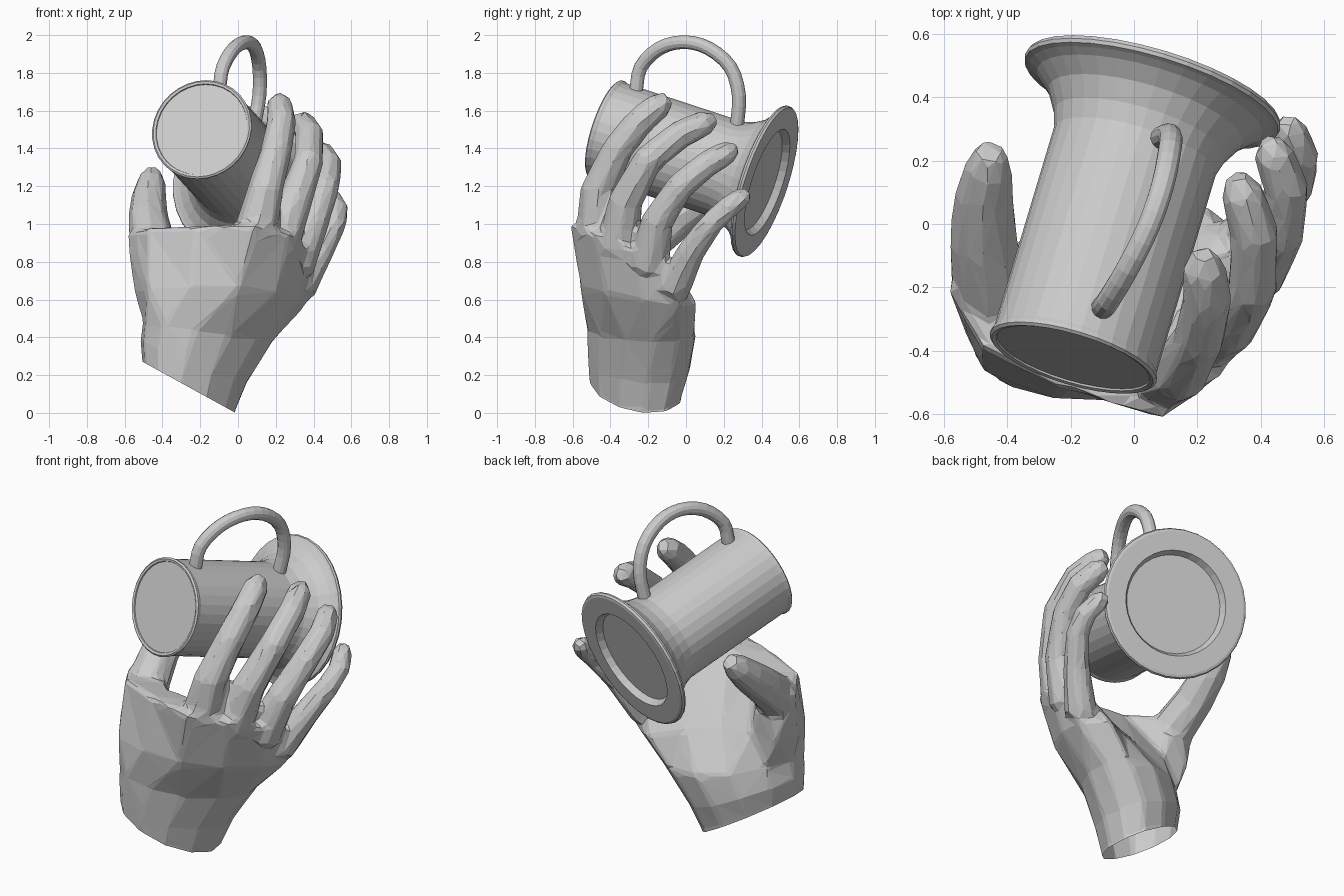
import bpy, bmesh, math
from mathutils import Vector, Matrix

cube = bpy.data.objects.get("Cube")
if cube:
    bpy.data.objects.remove(cube, do_unlink=True)

grey = bpy.data.materials.new("plain_grey")
grey.use_nodes = True
GREY = (0.6, 0.6, 0.6, 1)
grey.diffuse_color = GREY
for node in grey.node_tree.nodes:
    if node.type == 'BSDF_PRINCIPLED':
        node.inputs["Base Color"].default_value = GREY


def finish(name, bm, triangulate=False):
    """Turn a bmesh into a named object with the shared material."""
    if triangulate:
        bmesh.ops.triangulate(bm, faces=bm.faces[:])
    bmesh.ops.recalc_face_normals(bm, faces=bm.faces[:])
    mesh = bpy.data.meshes.new(name)
    bm.to_mesh(mesh)
    bm.free()
    mesh.materials.append(grey)
    obj = bpy.data.objects.new(name, mesh)
    bpy.context.scene.collection.objects.link(obj)
    return obj


def loft(bm, rings):
    """Bridge rings of equal size with quads; returns the vertex rings."""
    rows = [[bm.verts.new(p) for p in ring] for ring in rings]
    for low, high in zip(rows, rows[1:]):
        n = len(low)
        for i in range(n):
            j = (i + 1) % n
            bm.faces.new((low[i], low[j], high[j], high[i]))
    return rows


def smooth_path(points, steps):
    """Catmull-Rom samples through the points."""
    p = [Vector(q) for q in points]
    p = [2 * p[0] - p[1]] + p + [2 * p[-1] - p[-2]]
    out = []
    for a, b, c, d in zip(p, p[1:], p[2:], p[3:]):
        for k in range(steps):
            t = k / steps
            out.append(0.5 * (2 * b + (c - a) * t + (2 * a - 5 * b + 4 * c - d) * t * t
                              + (3 * b - a - 3 * c + d) * t ** 3))
    return out + [p[-2]]


def tube(name, path, radii, sides):
    """Closed tube along a path with one radius per point."""
    rings = []
    last = None
    for i, p in enumerate(path):
        tangent = (path[min(i + 1, len(path) - 1)] - path[max(i - 1, 0)]).normalized()
        if last is None:
            side = tangent.orthogonal().normalized()
        else:
            side = last.rotation_difference(tangent) @ side
        last = tangent
        other = tangent.cross(side)
        rings.append([p + radii[i] * (side * math.cos(a) + other * math.sin(a))
                      for a in (math.tau * k / sides for k in range(sides))])
    bm = bmesh.new()
    rows = loft(bm, rings)
    bm.faces.new(rows[0])
    bm.faces.new(rows[-1])
    return finish(name, bm, True)


def digit(name, points, radius, taper=(1.5, 1.22, 1.06, 1.02, 0.92)):
    """Finger: tapered faceted tube with a rounded tip."""
    path = [Vector(p) for p in points]
    radii = [radius * t for t in taper]
    path.append(path[-1] + (path[-1] - path[-2]).normalized() * radius * 0.8)
    radii.append(radius * 0.5)
    return tube(name, path, radii, 8)


# Mug: one turned profile of (radius, distance along axis), then tilted
SIDES = 32
profile = [(0.25, 0.002), (0.252, -0.004), (0.265, -0.008), (0.274, 0), (0.272, 0.012),
           (0.266, 0.025), (0.266, 0.71), (0.283, 0.77), (0.32, 0.835), (0.37, 0.88),
           (0.4, 0.896), (0.416, 0.902), (0.42, 0.914), (0.414, 0.927), (0.4, 0.931),
           (0.295, 0.931), (0.275, 0.895)]
bm = bmesh.new()
rows = loft(bm, [[(r * math.cos(math.tau * k / SIDES), r * math.sin(math.tau * k / SIDES), h)
                  for k in range(SIDES)] for r, h in profile])
bm.faces.new(rows[0])
bm.faces.new(rows[-1])
axis = Vector((0.274, 0.914, -0.3))
tilt = Matrix.Translation((-0.192, -0.42, 1.5)) @ axis.to_track_quat('Z', 'Y').to_matrix().to_4x4()
bm.transform(tilt)
finish("mug_body", bm)

# Mug handle
path = smooth_path([(-0.1, -0.265, 1.7), (-0.08, -0.24, 1.83), (-0.02, -0.14, 1.93),
                    (0.045, -0.01, 1.963), (0.09, 0.12, 1.93), (0.113, 0.235, 1.83),
                    (0.113, 0.28, 1.68), (0.085, 0.27, 1.52)], 3)
tube("mug_handle", path, [0.037] * len(path), 12)


def oval(cx, cy, cz, a, b, turn, slope):
    """Tilted oval section of the wrist, starting on the thumb side."""
    ring = []
    for k in range(12):
        phi = math.pi + math.tau * k / 12 - turn
        u, v = a * math.cos(phi), b * math.sin(phi)
        x = u * math.cos(turn) - v * math.sin(turn)
        y = u * math.sin(turn) + v * math.cos(turn)
        ring.append((cx + x, cy + y, cz - slope * x))
    return ring


# Palm: wrist ovals rising into a cupped section and the knuckle line
WRIST = Vector((-0.262, -0.265, 0.137))
SLOPE = 0.55
heel = [(-.555, -.28, .66), (-.48, -.46, .66), (-.25, -.55, .67), (0, -.56, .66),
        (.21, -.43, .64), (.33, -.22, .6), (.36, -.04, .57), (.22, .065, .58),
        (.04, -.05, .62), (-.14, -.14, .66), (-.33, -.15, .66), (-.5, -.14, .66)]
knuckles = [(-.59, -.2, .95), (-.48, -.39, .98), (-.22, -.52, .99), (.09, -.615, 1),
            (.28, -.48, .95), (.385, -.26, .86), (.41, -.02, .74), (.26, -.05, .76),
            (.12, -.26, .9), (0, -.4, .99), (-.22, -.35, .97), (-.42, -.13, .94)]
bm = bmesh.new()
rows = loft(bm, [oval(WRIST.x, WRIST.y, 0.075, 0.28, 0.205, math.radians(45), SLOPE),
                 oval(*WRIST, 0.284, 0.207, math.radians(45), SLOPE),
                 oval(-0.235, -0.247, 0.27, 0.32, 0.235, math.radians(42), 0.4),
                 oval(-0.16, -0.235, 0.43, 0.385, 0.247, math.radians(33), 0.15),
                 heel, knuckles])
bm.faces.new(rows[0])
top = rows[-1]
bm.faces.new((top[0], top[1], top[11]))
bm.faces.new((top[5], top[6], top[7]))
for i in range(1, 5):
    bm.faces.new((top[i], top[i + 1], top[11 - i], top[12 - i]))
hand = finish("hand", bm, True)

# Fingers and thumb
digits = [
    digit("index_finger", [(.09, -.47, .94), (.145, -.465, 1.18), (.205, -.36, 1.4),
                           (.23, -.24, 1.55), (.22, -.14, 1.63)], 0.079),
    digit("middle_finger", [(.21, -.36, .87), (.3, -.32, 1.12), (.375, -.2, 1.34),
                            (.38, -.03, 1.475), (.34, .1, 1.535)], 0.077),
    digit("ring_finger", [(.3, -.2, .77), (.4, -.15, 1.02), (.465, -.03, 1.2),
                          (.48, .115, 1.32), (.44, .22, 1.38)], 0.072),
    digit("little_finger", [(.32, -.07, .65), (.435, .03, .86), (.51, .13, 1),
                            (.525, .215, 1.08), (.49, .295, 1.14)], 0.062),
    digit("thumb", [(-.4, -.32, .72), (-.45, -.22, .89), (-.475, -.06, 1.02),
                    (-.473, .08, 1.13), (-.46, .175, 1.22)], 0.1, (1.4, 1.25, 1.1, 0.98, 0.78)),
]

# Merge the digits into the palm, blend the joints and reduce to facets
for part in digits:
    mod = hand.modifiers.new(part.name, 'BOOLEAN')
    mod.operation = 'UNION'
    mod.solver = 'EXACT'
    mod.object = part
remesh = hand.modifiers.new("blend", 'REMESH')
remesh.mode = 'VOXEL'
remesh.voxel_size = 0.016
soften = hand.modifiers.new("soften", 'SMOOTH')
soften.factor = 0.5
soften.iterations = 10
facets = hand.modifiers.new("facets", 'DECIMATE')
facets.ratio = 0.035
bpy.context.view_layer.update()
merged = bpy.data.meshes.new_from_object(hand.evaluated_get(bpy.context.evaluated_depsgraph_get()))
hand.modifiers.clear()
hand.data = merged
merged.materials.clear()
merged.materials.append(grey)
for part in digits:
    bpy.data.objects.remove(part, do_unlink=True)

# Cut the wrist open along its slanted end
bm = bmesh.new()
bm.from_mesh(merged)
bmesh.ops.bisect_plane(bm, geom=bm.verts[:] + bm.edges[:] + bm.faces[:],
                       plane_co=WRIST, plane_no=(SLOPE, 0, 1), clear_inner=True)
bm.to_mesh(merged)
bm.free()
